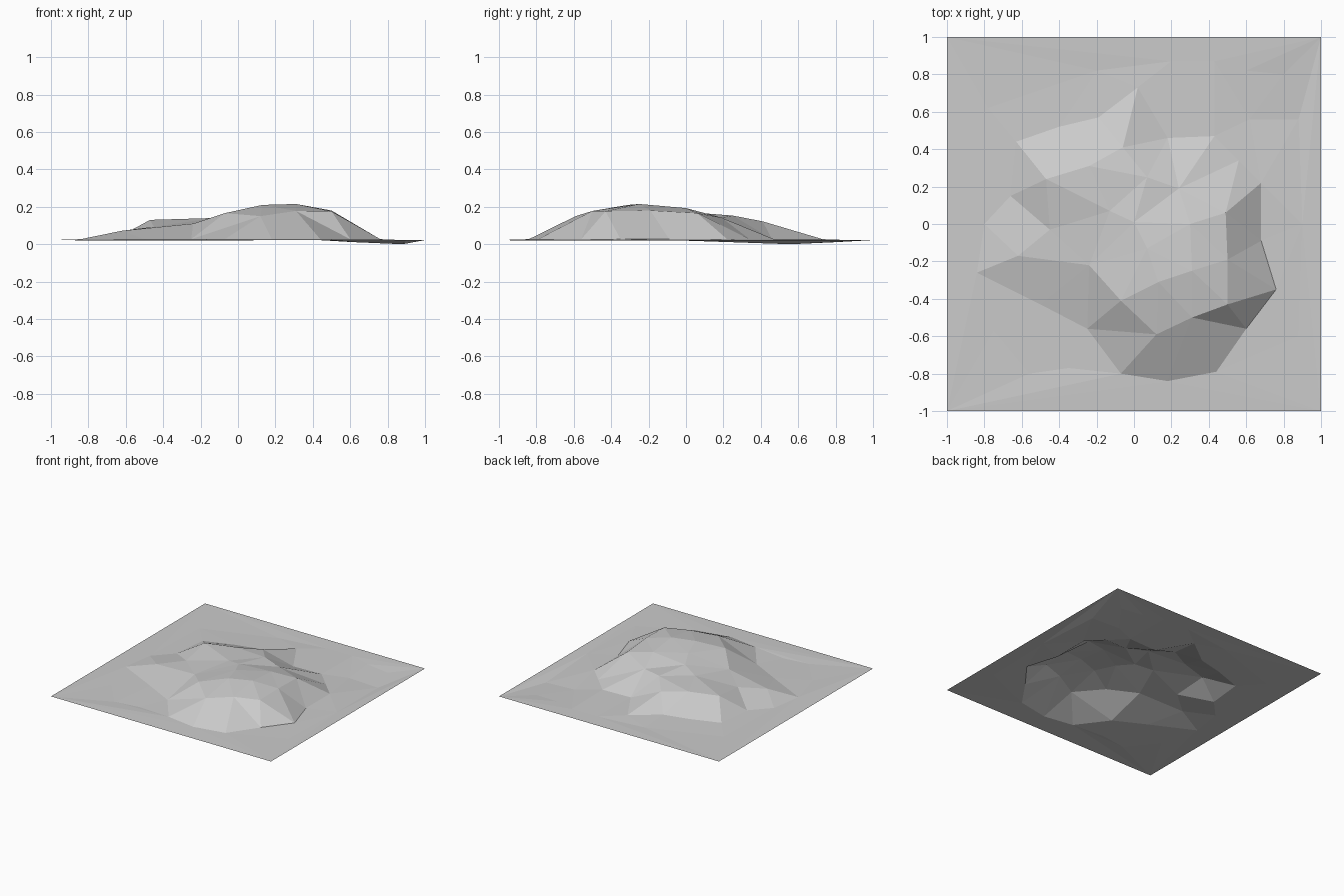
import bpy
import bmesh
from mathutils import Vector
from mathutils.geometry import delaunay_2d_cdt

default_cube = bpy.data.objects.get("Cube")
if default_cube:
    bpy.data.objects.remove(default_cube, do_unlink=True)

GROUND = 22  # plan positions are in hundredths, heights in thousandths
points, heights, creases = [], [], []


def add_points(plan, height):
    """Add points sharing one height; return their indices."""
    start = len(points)
    for x, y in plan:
        points.append(Vector((x, y)) / 100)
        heights.append(height / 1000)
    return list(range(start, len(points)))


def add_crease(indices, closed=False):
    """Force mesh edges along a chain of points."""
    creases.extend(zip(indices, indices[1:]))
    if closed:
        creases.append((indices[-1], indices[0]))


def add_ridge(stations):
    """Add a crease whose points each have their own height."""
    ridge = []
    for x, y, height in stations:
        ridge += add_points([(x, y)], height)
    add_crease(ridge)
    return ridge


# Square outer border of the ground sheet
border = add_points([(-100, -100), (100, -100), (100, 100), (-100, 100)], GROUND)
add_crease(border, closed=True)

# Foot of the mound, where the slopes meet the ground
foot = add_points([
    (-7, -80), (18, -84), (44, -79), (60, -56), (76, -35), (68, -9), (68, 22),
    (56, 34), (43, 47), (18, 46), (2, 73), (-19, 57), (-40, 52), (-63, 44),
    (-66, 15), (-80, 0), (-84, -26), (-50, -43), (-25, -56)], GROUND + 5)
add_crease(foot, closed=True)

# Steep shoulder running around the front and the east side
shoulder = add_ridge([
    (-62, -17, 72), (-45, -3, 93), (-24, -22, 110), (-7, -41, 166),
    (12, -59, 150), (31, -50, 178), (50, -43, 176), (50, -19, 180),
    (49, 6, 166), (24, 19, 142), (7, 25, 153)])

# Rear ridge
rear_ridge = add_ridge([(-47, 24, 130), (-24, 31, 130), (-6, 41, 122)])
add_crease([foot[14], rear_ridge[0], foot[13]])
add_crease([rear_ridge[-1], foot[10]])

# Rounded summit and the saddle behind it
summit = add_ridge([(13, -31, 210), (31, -25, 215), (30, 0, 193)])
add_ridge([(7, -13, 195), (0, 1, 172), (-13, 7, 140)])

# Shallow ripples in the surrounding ground
add_points([(20, 87), (43, 87), (-75, -57), (-78, 62), (88, -60)], GROUND)
add_points([(-56, -80), (-20, 82), (-35, -77), (90, 0), (60, 82)], GROUND - 3)
add_points([(62, 56), (80, 80)], GROUND // 2)
add_points([(88, 56)], 0)

# Triangulate the plan, then lift every point to its height
verts, _, faces, originals, _, _ = delaunay_2d_cdt(points, creases, [], 0, 0.0001)
bm = bmesh.new()
mesh_verts = []
for plan, sources in zip(verts, originals):
    height = heights[sources[0]] if sources else GROUND / 1000
    mesh_verts.append(bm.verts.new((plan.x, plan.y, height)))
for face in faces:
    bm.faces.new([mesh_verts[i] for i in face])
bm.normal_update()
for face in bm.faces:
    face.smooth = False
    if face.normal.z < 0:
        face.normal_flip()

mesh = bpy.data.meshes.new("terrain_mound")
bm.to_mesh(mesh)
bm.free()
terrain = bpy.data.objects.new("terrain_mound", mesh)
bpy.context.collection.objects.link(terrain)

# Plain grey ground colour
grey = bpy.data.materials.new("ground_grey")
grey.use_nodes = True
colour = (0.6, 0.6, 0.6, 1)
grey.diffuse_color = colour
grey.node_tree.nodes["Principled BSDF"].inputs["Base Color"].default_value = colour
mesh.materials.append(grey)
